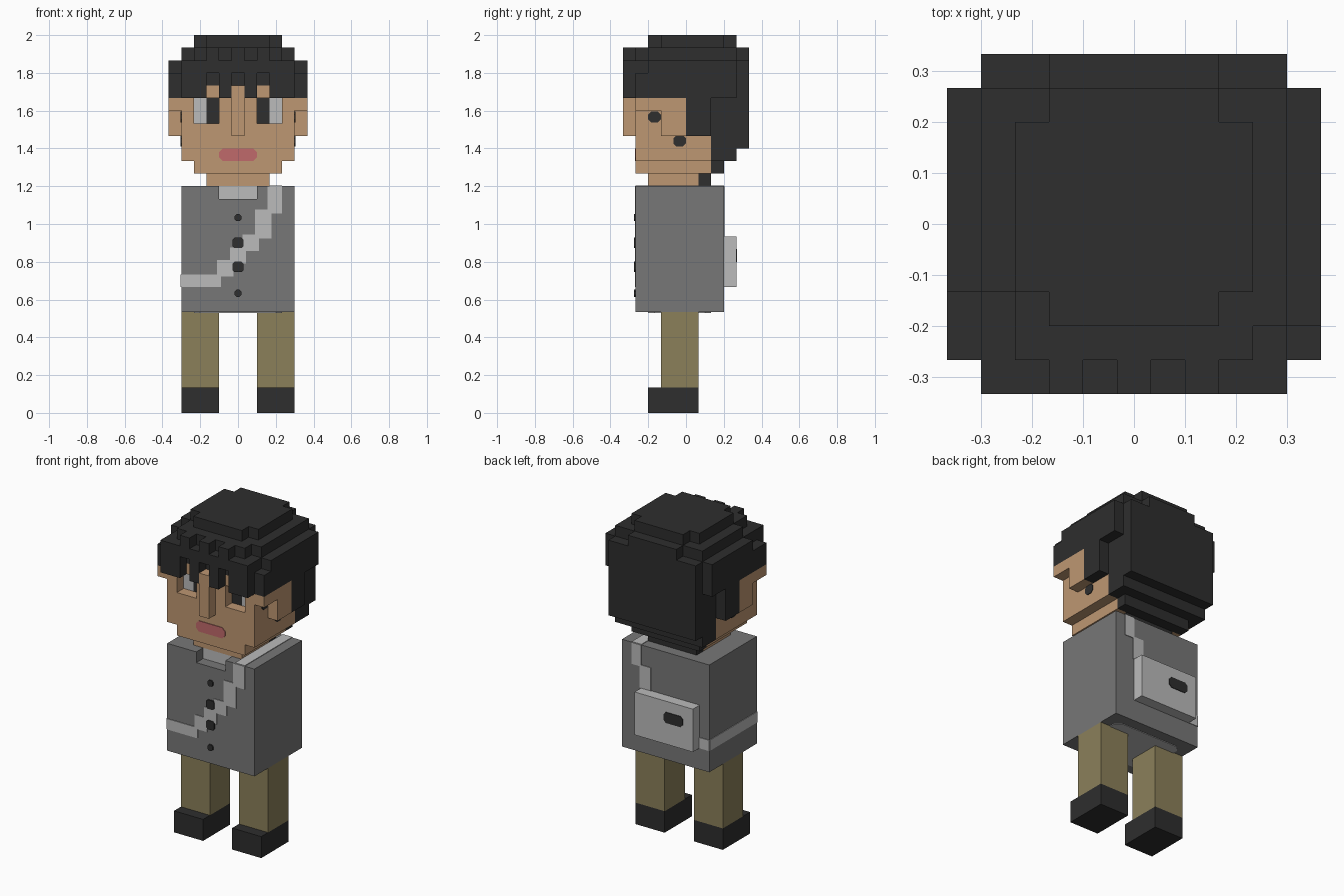
import bpy
import bmesh
from mathutils import Vector

if "Cube" in bpy.data.objects:
    bpy.data.objects.remove(bpy.data.objects["Cube"], do_unlink=True)

U = 1 / 15        # edge of one block
T = 0.06          # plate thickness in blocks


def material(name, *srgb):
    lin = [((c / 255 + 0.055) / 1.055) ** 2.4 for c in srgb] + [1]
    mat = bpy.data.materials.new(name)
    mat.use_nodes = True
    mat.diffuse_color = lin
    bsdf = mat.node_tree.nodes["Principled BSDF"]
    bsdf.inputs["Base Color"].default_value = lin
    bsdf.inputs["Roughness"].default_value = 0.9
    return mat


charcoal = material("charcoal", 46, 46, 46)
skin = material("skin", 190, 151, 114)
grey = material("jacket grey", 119, 119, 119)
light = material("light grey", 187, 187, 187)
olive = material("olive", 139, 128, 90)
pink = material("lip pink", 192, 106, 107)


def finish(name, bm, mat):
    bmesh.ops.recalc_face_normals(bm, faces=bm.faces[:])
    mesh = bpy.data.meshes.new(name)
    bm.to_mesh(mesh)
    bm.free()
    mesh.materials.append(mat)
    obj = bpy.data.objects.new(name, mesh)
    bpy.context.collection.objects.link(obj)


# Block grid: x counts block centres (inclusive), y and z count block edges
cells = {}


def fill(part, x0, x1, y0, y1, z0, z1):
    for x in range(x0, x1 + 1):
        for y in range(y0, y1):
            for z in range(z0, z1):
                if part:
                    cells[x, y, z] = part
                else:
                    cells.pop((x, y, z), None)


def wide(part, half, *yz):
    fill(part, -half, half, *yz)


def both(part, x0, x1, *yz):
    fill(part, x0, x1, *yz)
    fill(part, -x1, -x0, *yz)


# Jacket with a neck opening, shirt, trousers, shoes and satchel
wide("jacket", 4, -4, 3, 8, 18)
wide(None, 1, -4, -3, 17, 18)
wide("shirt", 1, -3, -2, 17, 18)
both("trousers", 2, 4, -2, 1, 2, 8)
both("shoes", 2, 4, -3, 1, 0, 2)
fill("satchel", -3, 2, 3, 4, 10, 14)

# Head
wide("head", 2, -3, 2, 18, 19)
wide("head", 3, -4, 3, 19, 20)
wide("head", 4, -4, 4, 20, 28)
wide("head", 0, -5, -4, 22, 26)
both("head", 5, 5, -4, 0, 24, 25)
both("head", 5, 5, -2, 0, 22, 24)

# Recessed eyes
both(None, 2, 3, -4, -3, 23, 25)
both("eye_whites", 3, 3, -3, -2, 23, 25)
both("pupils", 2, 2, -3, -2, 23, 25)

# Hair: nape, back, sides, then cap and crown
wide("hair", 2, 1, 2, 18, 19)
wide("hair", 3, 2, 3, 19, 20)
wide("hair", 4, 2, 4, 20, 28)
wide("hair", 4, 4, 5, 21, 28)
both("hair", 5, 5, 0, 2, 22, 25)
both("hair", 5, 5, -4, 4, 25, 28)
both(None, 5, 5, -4, -3, 27, 28)
fill(None, -5, -5, -3, -2, 27, 28)
wide("hair", 4, -4, 4, 26, 29)
both(None, 4, 4, -4, -3, 28, 29)
fill(None, -4, -4, -3, -2, 28, 29)
wide("hair", 2, 4, 5, 28, 29)
wide("hair", 2, -3, 4, 29, 30)
wide("hair", 3, -2, 3, 29, 30)

# Fringe of alternating tufts
for x in (0, 2):
    both("hair", x, x, -5, -4, 27, 29)
for x in (1, 3, 4):
    both("hair", x, x, -5, -4, 25, 28)


# Turn each part's exposed block sides into faces
def build_part(part, mat):
    bm = bmesh.new()
    corners = {}
    for cell in [c for c, p in cells.items() if p == part]:
        for axis in range(3):
            for side in (0, 1):
                beside = list(cell)
                beside[axis] += 2 * side - 1
                if tuple(beside) in cells:
                    continue
                quad = []
                for a, b in ((0, 0), (1, 0), (1, 1), (0, 1)):
                    key = list(cell)
                    key[axis] += side
                    key[(axis + 1) % 3] += a
                    key[(axis + 2) % 3] += b
                    key = tuple(key)
                    if key not in corners:
                        pos = Vector(key) - Vector((0.5, 0, 0))
                        corners[key] = bm.verts.new(pos * U)
                    quad.append(corners[key])
                bm.faces.new(quad if side else quad[::-1])
    finish(part, bm, mat)


for part, mat in {"jacket": grey, "shirt": light, "trousers": olive,
                  "shoes": charcoal, "satchel": light, "head": skin,
                  "eye_whites": light, "pupils": charcoal,
                  "hair": charcoal}.items():
    build_part(part, mat)


# Thin plates, given as low and high corners in blocks
def plates(name, mat, boxes, round_corners=0):
    bm = bmesh.new()
    for lo, hi in boxes:
        lo, hi = Vector(lo), Vector(hi)
        size = hi - lo
        verts = bmesh.ops.create_cube(bm, size=1)["verts"]
        for v in verts:
            v.co = ((lo + hi) / 2 + v.co * size) * U
        if round_corners:
            thin = min(range(3), key=lambda i: size[i])
            edges = {e for v in verts for e in v.link_edges
                     if abs((e.verts[0].co - e.verts[1].co)[thin]) > 1e-5}
            bmesh.ops.bevel(bm, geom=list(edges), offset=round_corners * U,
                            segments=1, affect='EDGES')
    finish(name, bm, mat)


def on_front(x0, x1, z0, z1, y=-4, t=T):
    return (x0, y - t, z0), (x1, y, z1)


def on_back(x0, x1, z0, z1, y=3):
    return (x0, y, z0), (x1, y + T, z1)


# Strap: stepped over the chest, over the shoulder, down the back, round the side
g = 0.15
strap = [on_front(-4.5, -1.5 + g, 10, 11)]
for x, z0, z1 in ((-1, 11, 12), (0, 12, 13), (1, 13, 14), (2, 14, 16)):
    strap.append(on_front(x - 0.5 - g, x + 0.5 + g, z0 - g, z1 + g))
strap += [on_front(2.5 - g, 3.5, 16 - g, 18),
          ((2.5, -4, 18), (3.5, 3, 18 + T)),
          on_back(2.5, 3.5, 16, 18),
          on_back(1.5, 2.5 + g, 14, 16 + g),
          on_back(-4.5, -3.5, 10, 11),
          ((-4.5 - T, -4, 10), (-4.5, 3, 11))]
plates("strap", light, strap)

# Shirt hem under the jacket
plates("shirt_hem", light, [((-3.5, -3, 8 - T), (3.5, 2, 8))], 0.5)

# Buttons, lips, buckle, and the dark spots beside the ears
buttons = [on_front(-r, r, z - r, z + r, t=2 * T)
           for z, r in ((15.5, 0.28), (13.5, 0.42), (11.6, 0.42), (9.5, 0.28))]
plates("buttons", charcoal, buttons, 0.15)
plates("lips", pink, [on_front(-1.5, 1.5, 20, 21)], 0.3)
plates("buckle", charcoal, [on_back(-2.5, -0.5, 12, 13, y=4)], 0.25)
spots = []
for s in (-1, 1):
    for y, z in ((-2.5, 23.5), (-0.5, 21.6)):
        x0, x1 = sorted((s * 4.5, s * (4.5 + T)))
        spots.append(((x0, y - 0.5, z - 0.45), (x1, y + 0.5, z + 0.45)))
plates("ear_spots", charcoal, spots, 0.25)
